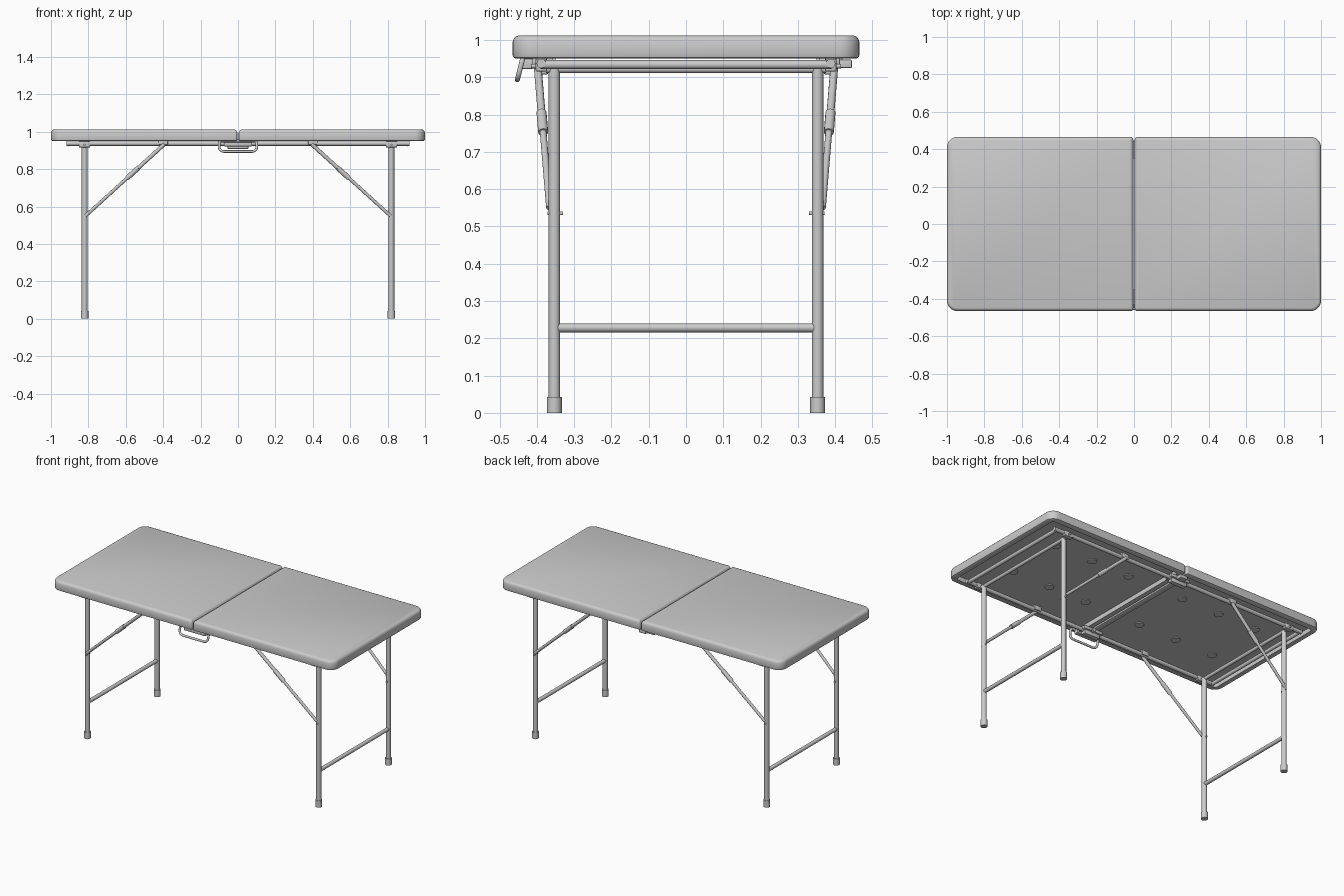
import bpy, bmesh, math
from mathutils import Vector

cube = bpy.data.objects.get("Cube")
if cube:
    bpy.data.objects.remove(cube, do_unlink=True)

grey = bpy.data.materials.new("light grey")
grey.use_nodes = True
grey.diffuse_color = (0.6, 0.6, 0.6, 1)
grey.node_tree.nodes["Principled BSDF"].inputs["Base Color"].default_value = (0.6, 0.6, 0.6, 1)


def add(name, mesh):
    """Link a mesh, colour it and shade it smooth with sharp edges kept."""
    ob = bpy.data.objects.new(name, mesh)
    bpy.context.collection.objects.link(ob)
    mesh.materials.clear()
    mesh.materials.append(grey)
    bpy.ops.object.select_all(action='DESELECT')
    ob.select_set(True)
    bpy.context.view_layer.objects.active = ob
    bpy.ops.object.shade_smooth_by_angle(angle=math.radians(35))
    return ob


def from_bmesh(name, bm):
    bmesh.ops.recalc_face_normals(bm, faces=bm.faces)
    mesh = bpy.data.meshes.new(name)
    bm.to_mesh(mesh)
    bm.free()
    return add(name, mesh)


def tube(name, points, radius, closed=False):
    """Round bar swept along a path."""
    curve = bpy.data.curves.new(name + "_path", 'CURVE')
    curve.dimensions = '3D'
    curve.bevel_depth = radius
    curve.bevel_resolution = 4
    curve.use_fill_caps = True
    spline = curve.splines.new('POLY')
    spline.points.add(len(points) - 1)
    for p, co in zip(spline.points, points):
        p.co = (*co, 1)
    spline.use_cyclic_u = closed
    helper = bpy.data.objects.new(name + "_path", curve)
    bpy.context.collection.objects.link(helper)
    bpy.context.view_layer.update()
    graph = bpy.context.evaluated_depsgraph_get()
    mesh = bpy.data.meshes.new_from_object(helper.evaluated_get(graph))
    bpy.data.objects.remove(helper, do_unlink=True)
    return add(name, mesh)


def box(name, centre, size, bevel=0.003):
    bm = bmesh.new()
    bmesh.ops.create_cube(bm, size=1)
    bmesh.ops.scale(bm, vec=size, verts=bm.verts)
    bmesh.ops.translate(bm, vec=centre, verts=bm.verts)
    bmesh.ops.bevel(bm, geom=bm.edges[:], offset=bevel, segments=2, affect='EDGES', profile=0.5)
    return from_bmesh(name, bm)


def outline(side, inset):
    """Rounded rectangle of one half, with tight corners at the seam."""
    x0, x1, y1 = 0.004 + inset, 1 - inset, 0.465 - inset
    corners = [(x1, y1, 0.055, 0), (x0, y1, 0.012, 90),
               (x0, -y1, 0.012, 180), (x1, -y1, 0.055, 270)]
    pts = []
    for cx, cy, r, start in corners:
        r = max(r - inset, 0.004)
        mx = cx - r if cx == x1 else cx + r
        my = cy - math.copysign(r, cy)
        for i in range(9):
            a = math.radians(start + i * 90 / 8)
            pts.append((side * (mx + r * math.cos(a)), my + r * math.sin(a)))
    return pts


# Hollow table halves: (inset, height) from recessed underside to top
SHELL = [(0.035, 0.978), (0.035, 0.95), (0.008, 0.95), (0.002, 0.953), (0, 0.959),
         (0, 0.995), (0.003, 1.003), (0.008, 1.009), (0.016, 1.012)]


def table_half(name, side):
    bm = bmesh.new()
    rings = [[bm.verts.new((x, y, z)) for x, y in outline(side, inset)] for inset, z in SHELL]
    for a, b in zip(rings, rings[1:]):
        for i in range(len(a)):
            j = (i + 1) % len(a)
            bm.faces.new((a[i], a[j], b[j], b[i]))
    bm.faces.new(rings[0])
    bm.faces.new(rings[-1])
    return from_bmesh(name, bm)


for side, label in ((1, "left"), (-1, "right")):
    table_half(label + "_tabletop", side)

    # Shallow round bosses under the panel
    for x in (0.2, 0.47, 0.74):
        for y in (-0.19, 0.19):
            tube(label + "_underside_boss", [(side * x, y, 0.98), (side * x, y, 0.973)], 0.028)

    # Under-frame: side rails joined by an end bar
    end = side * 0.905
    tube(label + "_end_bar", [(end, -0.39, 0.934), (end, 0.39, 0.934)], 0.012)

    # Leg pair with stretcher and pivot bar
    lx = side * 0.82
    tube(label + "_leg_pivot_bar", [(lx, -0.375, 0.922), (lx, 0.375, 0.922)], 0.011)
    tube(label + "_stretcher", [(lx, -0.345, 0.228), (lx, 0.345, 0.228)], 0.012)

    for face, end_label in ((-1, "front"), (1, "back")):
        part = end_label + "_" + label
        ly = face * 0.353
        ry = face * 0.388
        tube(part + "_rail", [(side * 0.02, ry, 0.937), (side * 0.918, ry, 0.937)], 0.0125)
        tube(part + "_leg", [(lx, ly, 0.02), (lx, ly, 0.925)], 0.0155)
        tube(part + "_foot", [(lx, ly, 0), (lx, ly, 0.006), (lx, ly, 0.038), (lx, ly, 0.042)], 0.02)
        box(part + "_leg_bracket", (lx, face * 0.388, 0.932), (0.06, 0.03, 0.032))
        tube(part + "_pivot_bolt", [(lx, face * 0.37, 0.93), (lx, face * 0.416, 0.93)], 0.006)

        # Folding brace: thicker upper bar, sleeve joint, slimmer lower bar
        top = Vector((side * 0.395, face * 0.398, 0.932))
        foot = Vector((side * 0.815, face * 0.366, 0.55))
        tube(part + "_upper_brace", [top, top.lerp(foot, 0.42)], 0.0105)
        tube(part + "_brace_sleeve", [top.lerp(foot, 0.33), top.lerp(foot, 0.47)], 0.0135)
        tube(part + "_lower_brace", [top.lerp(foot, 0.4), foot], 0.009)
        tube(part + "_brace_bolt", [(lx, face * 0.33, 0.535), (lx, face * 0.372, 0.535)], 0.005)
        box(part + "_brace_bracket", (side * 0.4, ry, 0.945), (0.05, 0.03, 0.03))

        # Hinge leaf on the underside of each half by the seam
        box(part + "_hinge_leaf", (side * 0.035, face * 0.385, 0.942), (0.064, 0.055, 0.02))

# Hinge barrels and the latches at the seam
for face, end_label in ((-1, "front"), (1, "back")):
    tube(end_label + "_hinge_barrel", [(0, face * 0.35, 0.94), (0, face * 0.42, 0.94)], 0.012)
    box(end_label + "_latch", (0, face * 0.385, 0.925), (0.11, 0.03, 0.034))
box("back_catch", (0, 0.425, 0.936), (0.05, 0.04, 0.022))
box("handle_mount", (0, -0.425, 0.936), (0.15, 0.03, 0.028))

# Carrying handle: rounded loop tilted outward at the bottom
loop = []
for cx, cz, start in ((0.075, 0.938, 0), (-0.075, 0.938, 90), (-0.075, 0.92, 180), (0.075, 0.92, 270)):
    r = 0.012 if cz > 0.93 else 0.026
    reach = 0.101 - r
    for i in range(7):
        a = math.radians(start + i * 15)
        z = cz + r * math.sin(a)
        loop.append((math.copysign(reach, cx) + r * math.cos(a), -0.438 - (0.95 - z) * 0.25, z))
tube("carry_handle", loop, 0.007, closed=True)
